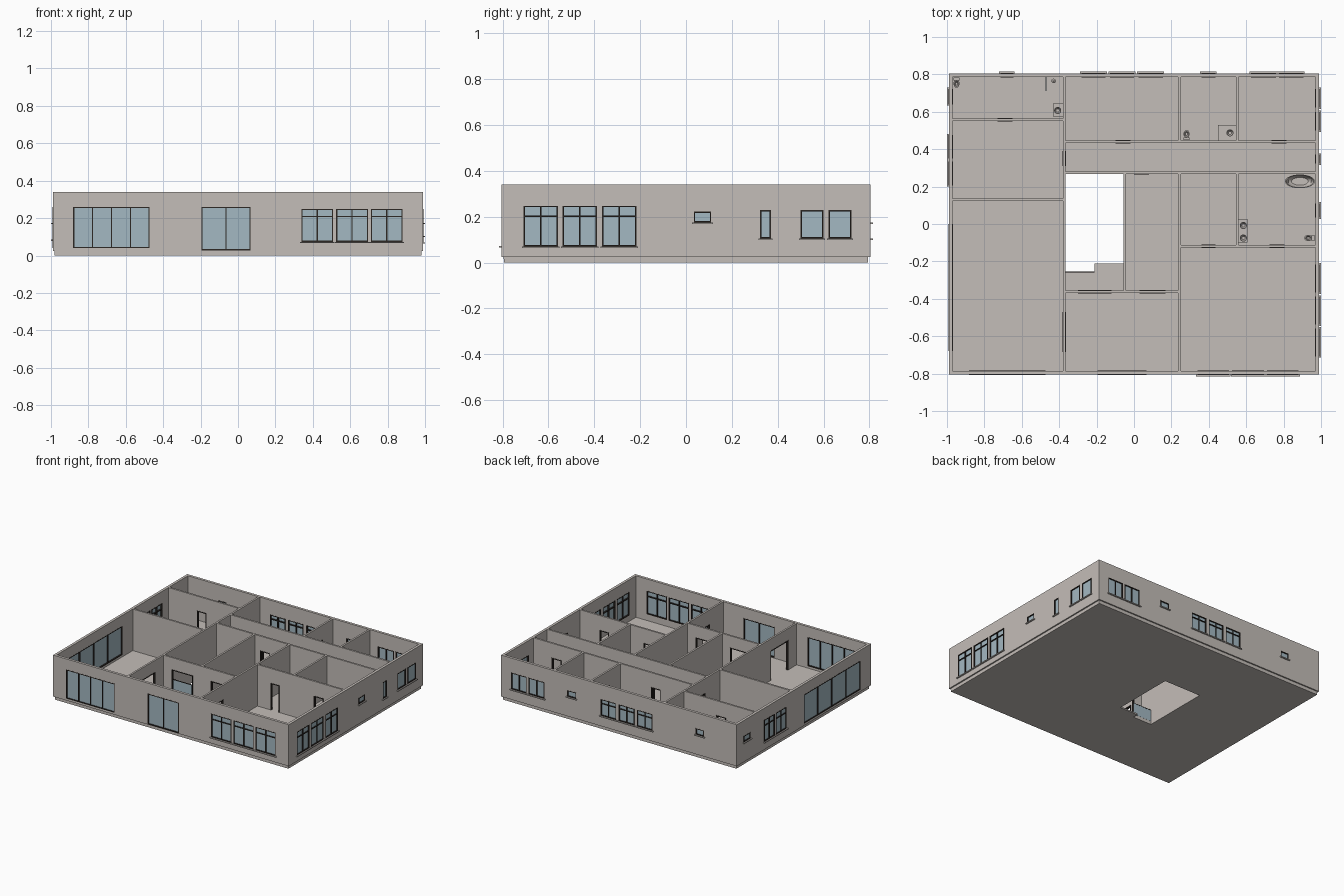
import bpy, bmesh, math

if "Cube" in bpy.data.objects:
    bpy.data.objects.remove(bpy.data.objects["Cube"])

def material(name, rgb):
    m = bpy.data.materials.new(name)
    m.diffuse_color = (*rgb, 1)
    m.use_nodes = True
    m.node_tree.nodes["Principled BSDF"].inputs["Base Color"].default_value = m.diffuse_color
    return m

PLASTER = material("warm_grey_plaster", (0.55, 0.51, 0.48))
GLASS = material("pale_blue_glass", (0.37, 0.48, 0.54))
FRAME = material("dark_frame", (0.025, 0.02, 0.017))

Z0, Z1 = 0.025, 0.34          # wall foot and top
OX, OY, TH = 0.99, 0.805, 0.02  # outer faces and outer wall thickness
IX, IY = OX - TH, OY - TH


def finish(name, bm, mat, smooth=False):
    bmesh.ops.remove_doubles(bm, verts=bm.verts, dist=1e-5)
    bmesh.ops.recalc_face_normals(bm, faces=bm.faces)
    me = bpy.data.meshes.new(name)
    bm.to_mesh(me)
    bm.free()
    me.materials.append(mat)
    ob = bpy.data.objects.new(name, me)
    bpy.context.collection.objects.link(ob)
    if smooth:
        bpy.ops.object.select_all(action='DESELECT')
        ob.select_set(True)
        bpy.context.view_layer.objects.active = ob
        bpy.ops.object.shade_smooth_by_angle(angle=math.radians(35))
    return ob


# Flat slab with rectangular holes; axis 'x'/'y' = wall along that axis, 'z' = floor
def panel(name, axis, u0, u1, v0, v1, d0, d1, holes=(), mat=PLASTER):
    place = {'x': lambda u, v, d: (u, d, v),
             'y': lambda u, v, d: (d, u, v),
             'z': lambda u, v, d: (u, v, d)}[axis]
    us = sorted({u0, u1} | {c for h in holes for c in h[:2] if u0 < c < u1})
    vs = sorted({v0, v1} | {c for h in holes for c in h[2:4] if v0 < c < v1})

    def solid(i, j):
        if not (0 <= i < len(us) - 1 and 0 <= j < len(vs) - 1):
            return False
        cu, cv = (us[i] + us[i + 1]) / 2, (vs[j] + vs[j + 1]) / 2
        return not any(h[0] < cu < h[1] and h[2] < cv < h[3] for h in holes)

    bm = bmesh.new()
    quad = lambda *pts: bm.faces.new([bm.verts.new(place(*p)) for p in pts])
    for i in range(len(us) - 1):
        for j in range(len(vs) - 1):
            if not solid(i, j):
                continue
            a, b, c, e = us[i], us[i + 1], vs[j], vs[j + 1]
            for d in (d0, d1):
                quad((a, c, d), (b, c, d), (b, e, d), (a, e, d))
            for di, dj, p, q in ((-1, 0, (a, c), (a, e)), (1, 0, (b, c), (b, e)),
                                 (0, -1, (a, c), (b, c)), (0, 1, (a, e), (b, e))):
                if not solid(i + di, j + dj):
                    quad((*p, d0), (*q, d0), (*q, d1), (*p, d1))
    return finish(name, bm, mat)


def box(name, x0, x1, y0, y1, z0, z1, mat=PLASTER):
    return panel(name, 'z', x0, x1, y0, y1, z0, z1, mat=mat)


# Turned shape from (radius, height) profile, stretched to an ellipse
def lathe(name, x, y, profile, sx=1, sy=1, mat=PLASTER):
    bm = bmesh.new()
    n = 24
    rings = [[bm.verts.new((x + sx * r * math.cos(2 * math.pi * k / n),
                            y + sy * r * math.sin(2 * math.pi * k / n), z))
              for k in range(n)] for r, z in profile]
    for a, b in zip(rings, rings[1:]):
        for k in range(n):
            bm.faces.new((a[k], a[(k + 1) % n], b[(k + 1) % n], b[k]))
    bm.faces.new(rings[0])
    bm.faces.new(rings[-1])
    return finish(name, bm, mat, True)


# Framed window set in an outer wall, with glass and outside sill
def window(name, axis, side, u0, u1, z0, z1, cols=1, transom=None, sill=True):
    out = side * (OY if axis == 'x' else OX)
    inn = out - side * TH
    w = 0.006
    rows = [(z0 + w, z1 - w)] if not transom else [(z0 + w, transom - w / 2), (transom + w / 2, z1 - w)]
    step = (u1 - u0 - w) / cols
    panes = [(u0 + w + i * step, u0 + (i + 1) * step, a, b) for i in range(cols) for a, b in rows]
    d = sorted((out + side * 0.001, inn - side * 0.001))
    panel(name + "_frame", axis, u0, u1, z0, z1, *d, panes, FRAME)
    g = out - side * 0.008
    panel(name + "_glass", axis, u0 + 0.003, u1 - 0.003, z0 + 0.003, z1 - 0.003, g - 0.002, g + 0.002, mat=GLASS)
    if sill:
        s = sorted((out - side * 0.004, out + side * 0.01))
        panel(name + "_sill", axis, u0 - 0.007, u1 + 0.007, z0 - 0.007, z0, *s)


# Outer walls: (axis, side, [(u0, u1, z0, z1, columns, transom, sill)])
FACADES = {
    "front": ('x', -1, [(-.881, -.472, .04, .26, 4, None, False), (-.195, .067, .028, .26, 2, None, False)]
              + [(a, a + .17, .073, .25, 2, .208, True) for a in (.339, .525, .71)]),
    "back": ('x', 1, [(-.715, -.645, .175, .222, 1, None, True), (.36, .435, .175, .222, 1, None, True),
                      (.625, .76, .105, .23, 2, None, True), (.775, .905, .105, .23, 2, None, True)]
             + [(a, a + .13, .105, .23, 2, .197, True) for a in (-.282, -.129, .024)]),
    "right": ('y', 1, [(a, a + .15, .07, .248, 2, .202, True) for a in (-.708, -.538, -.366)]
              + [(.034, .11, .175, .222, 1, None, True), (.323, .371, .105, .23, 1, None, True),
                 (.5, .6, .105, .23, 1, None, True), (.622, .722, .105, .23, 1, None, True)]),
    "left": ('y', -1, [(.64, .722, .175, .222, 1, None, True), (-.68, 0.0, .04, .26, 4, None, False),
                       (.207, .335, .085, .25, 2, .205, True), (.35, .475, .085, .25, 2, .205, True)]),
}
for side_name, (axis, s, wins) in FACADES.items():
    end = OX if axis == 'x' else IY
    out = s * (OY if axis == 'x' else OX)
    panel(side_name + "_wall", axis, -end, end, Z0, Z1, *sorted((out, out - s * TH)), [w[:4] for w in wins])
    for i, (u0, u1, a, b, cols, tr, sill) in enumerate(wins):
        window(f"{side_name}_window_{i}", axis, s, u0, u1, a, b, cols, tr, sill)

# Inner walls: (axis, position, from, to, [(door from, door to, door head)])
H, T = 0.23, 0.007
XA, XB, XC, XD = -.373, .243, .553, -.05
YA, YB, YC, YD, YE, YF = .557, .13, .44, .273, -.118, -.363
INNER = [
    ('y', XA, -IY, IY, [(-.685, -.47, .25), (.31, .39, H)]),
    ('y', XB, YC + T, IY, [(.58, .66, H)]),
    ('y', XB, -IY, YD - T, [(-.62, -.535, H)]),
    ('y', XC, YC + T, IY, []),
    ('y', XC, YE + T, YD - T, []),
    ('y', XD, YF + T, YD - T, []),
    ('x', YA, -IX, XA - T, [(-.73, -.65, H)]),
    ('x', YB, -IX, XA - T, []),
    ('x', YC, XA + T, IX, [(-.10, -.02, H), (.735, .815, H)]),
    ('x', YD, XA + T, IX, [(0.0, .08, H)]),
    ('x', YE, XB + T, IX, [(.36, .435, H), (.725, .805, H)]),
    ('x', YF, XA + T, XB - T, [(-.30, -.12, .25), (.03, .168, .25)]),
]
for n, (axis, d, a, b, doors) in enumerate(INNER):
    panel(f"inner_wall_{n}", axis, a, b, Z0, Z1, d - T, d + T, [(p, q, Z0 - .01, h) for p, q, h in doors])
    for k, (p, q, h) in enumerate(doors):
        panel(f"door_frame_{n}_{k}", axis, p, q, Z0, h, d - T - .002, d + T + .002,
              [(p + .006, q - .006, Z0 - .01, h - .006)], FRAME)

# Floor slab with courtyard opening, steps and glass railing
panel("floor_slab", 'z', -.98, .98, -.795, .795, 0, Z0, [(XA + T, XD - T, -.255, YD - T)])
box("wall_footing_front", -.98, .98, -.797, -.785, .015, Z0 + .001)
box("upper_step", -.21, XD - T, -.255, -.232, 0, .018)
box("lower_step", -.21, XD - T, -.232, -.212, 0, .010)
box("glass_railing", XA + T, -.21, -.258, -.254, Z0, .11, GLASS)
box("railing_cap", XA + T, -.21, -.259, -.253, .11, .114, FRAME)


# Toilets: cistern plus bowl, facing (fx, fy)
def toilet(name, x, y, fx, fy):
    hx, hy = (.007, .017) if fx else (.017, .007)
    box(name + "_cistern", x - hx, x + hx, y - hy, y + hy, Z0, .10)
    sx, sy = (1.35, 1) if fx else (1, 1.35)
    lathe(name + "_bowl", x + fx * .025, y + fy * .025,
          [(.009, Z0), (.010, .045), (.016, .068), (.016, .073), (.011, .073), (.006, .055)], sx, sy)


toilet("guest_toilet", -.949, .775, 0, -1)
toilet("shower_room_toilet", .281, .456, 0, 1)
toilet("bathroom_toilet", .957, -.075, -1, 0)


# Wash basins: bowl on a counter
def basin(name, x, y, z=.105):
    lathe(name, x, y, [(.012, z), (.019, z + .016), (.016, z + .016), (.009, z + .004)])


box("guest_counter", -.43, XA - T, .572, .647, .075, .105)
basin("guest_basin", -.408, .607)
box("shower_room_counter", .45, XC - T, YC + T, .53, .075, .105)
basin("shower_room_basin", .513, .487)
box("bathroom_counter", XC + T, .607, -.10, .027, .06, .105)
for i, y in enumerate((-.008, -.075)):
    basin(f"bathroom_basin_{i}", .585, y)

# Oval bathtub and shower
lathe("bathtub", .887, .228, [(.055, Z0), (.07, .05), (.08, .095), (.074, .095), (.062, .05), (.045, .038)], 1, .46)
box("tub_tap", .945, .949, .226, .23, .06, .12)
box("shower_screen", -.472, -.468, .71, IY, Z0, .23, GLASS)
lathe("shower_head", -.43, .765, [(.012, .215), (.012, .219), (.004, .225)])
